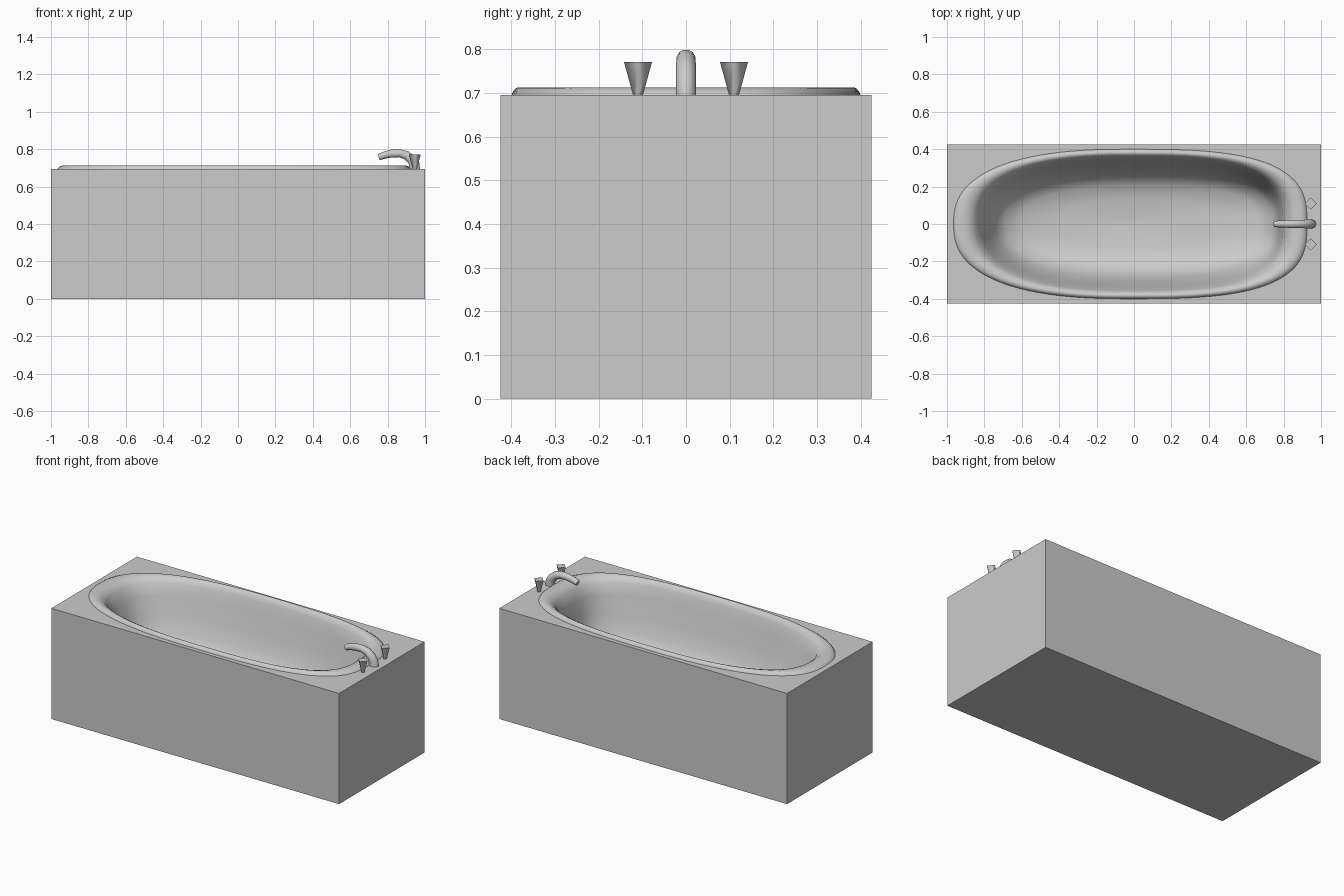
import bpy, bmesh
from math import sin, cos, pi
from mathutils import Vector

if "Cube" in bpy.data.objects:
    bpy.data.objects.remove(bpy.data.objects["Cube"], do_unlink=True)

grey = bpy.data.materials.new("plain grey")
grey.use_nodes = True
grey.diffuse_color = (0.6, 0.6, 0.6, 1)
grey.node_tree.nodes["Principled BSDF"].inputs["Base Color"].default_value = (0.6, 0.6, 0.6, 1)

SIDES = 96
DECK = 0.695


def finish(bm, name):
    bmesh.ops.recalc_face_normals(bm, faces=bm.faces)
    mesh = bpy.data.meshes.new(name)
    bm.to_mesh(mesh)
    bm.free()
    mesh.materials.append(grey)
    obj = bpy.data.objects.new(name, mesh)
    bpy.context.collection.objects.link(obj)
    return obj


def oval(left, right, half_y, z):
    """Egg-like ring: rounder at the left end, squarer at the right end."""
    mid, half_x = (left + right) / 2, (right - left) / 2
    ring = []
    for i in range(SIDES):
        c, s = cos(2 * pi * i / SIDES), sin(2 * pi * i / SIDES)
        power = 2 / (3.0 if c > 0 else 2.5)
        x = mid + half_x * abs(c) ** power * (1 if c > 0 else -1)
        y = half_y * abs(s) ** power * (1 if s > 0 else -1)
        ring.append(Vector((x, y, z)))
    return ring


def loft(bm, rings, smooth=True):
    """Skin a list of point rings and return the vertex rings."""
    loops = [[bm.verts.new(p) for p in ring] for ring in rings]
    for a, b in zip(loops, loops[1:]):
        for i in range(len(a)):
            j = (i + 1) % len(a)
            bm.faces.new((a[i], a[j], b[j], b[i])).smooth = smooth
    return loops


# Surround: open box whose deck has an oval opening
RIM = (-0.965, 0.925, 0.4, DECK)
corners = [(-1, -0.425), (1, -0.425), (1, 0.425), (-1, 0.425)]
bm = bmesh.new()
base, top = loft(bm, [[Vector((x, y, z)) for x, y in corners] for z in (0, DECK)], False)
bm.faces.new(base)
hole = [bm.verts.new(p) for p in oval(*RIM)]
edges = [bm.edges.new((hole[i - 1], hole[i])) for i in range(SIDES)]
edges += [bm.edges.get((top[i - 1], top[i])) for i in range(4)]
bmesh.ops.triangle_fill(bm, edges=edges, use_beauty=True, normal=(0, 0, 1))
finish(bm, "surround")

# Basin: raised rim rolling over into a deep bowl (left, right, half width, height)
profile = [
    RIM,
    (-0.957, 0.917, 0.396, 0.705),
    (-0.94, 0.90, 0.388, 0.712),
    (-0.915, 0.88, 0.379, 0.713),
    (-0.88, 0.85, 0.369, 0.707),
    (-0.845, 0.815, 0.357, 0.68),
    (-0.815, 0.795, 0.34, 0.61),
    (-0.78, 0.78, 0.315, 0.50),
    (-0.74, 0.765, 0.285, 0.40),
    (-0.69, 0.735, 0.25, 0.335),
    (-0.60, 0.66, 0.205, 0.298),
    (-0.40, 0.42, 0.13, 0.28),
    (-0.12, 0.02, 0.025, 0.272),
]
bm = bmesh.new()
rings = loft(bm, [oval(*row) for row in profile])
drain = bm.verts.new((-0.05, 0, 0.27))
for i in range(SIDES):
    bm.faces.new((rings[-1][i - 1], rings[-1][i], drain)).smooth = True
basin = finish(bm, "basin")
if sum(p.normal.z for p in basin.data.polygons) < 0:
    basin.data.flip_normals()

# Spout: arched tube swept in the xz plane (x, z, half thickness, half width)
path = [
    (0.752, 0.757, 0.018, 0.017),
    (0.785, 0.769, 0.020, 0.019),
    (0.825, 0.777, 0.022, 0.021),
    (0.865, 0.778, 0.022, 0.022),
    (0.90, 0.768, 0.024, 0.023),
    (0.928, 0.745, 0.026, 0.024),
    (0.942, 0.72, 0.029, 0.024),
    (0.945, 0.69, 0.03, 0.024),
]
sections = []
for k, (x, z, thick, wide) in enumerate(path):
    a, b = path[max(k - 1, 0)], path[min(k + 1, len(path) - 1)]
    along = Vector((b[0] - a[0], 0, b[1] - a[1])).normalized()
    up = Vector((-along.z, 0, along.x))
    angles = [2 * pi * (i + 0.5) / 12 for i in range(12)]
    sections.append([Vector((x, 0, z)) + up * thick * sin(t) + Vector((0, wide * cos(t), 0))
                     for t in angles])
bm = bmesh.new()
ends = loft(bm, sections)
bm.faces.new(ends[0])
bm.faces.new(ends[-1])
finish(bm, "spout")

# Taps: flared four-sided knobs on either side of the spout
for side, y in (("left", 0.11), ("right", -0.11)):
    diamonds = [[Vector((0.945 + r * cos(i * pi / 2), y + r * sin(i * pi / 2), z)) for i in range(4)]
                for r, z in ((0.011, 0.694), (0.032, 0.771))]
    bm = bmesh.new()
    low, high = loft(bm, diamonds)
    bm.faces.new(low)
    bm.faces.new(high)
    finish(bm, side + "_tap")
